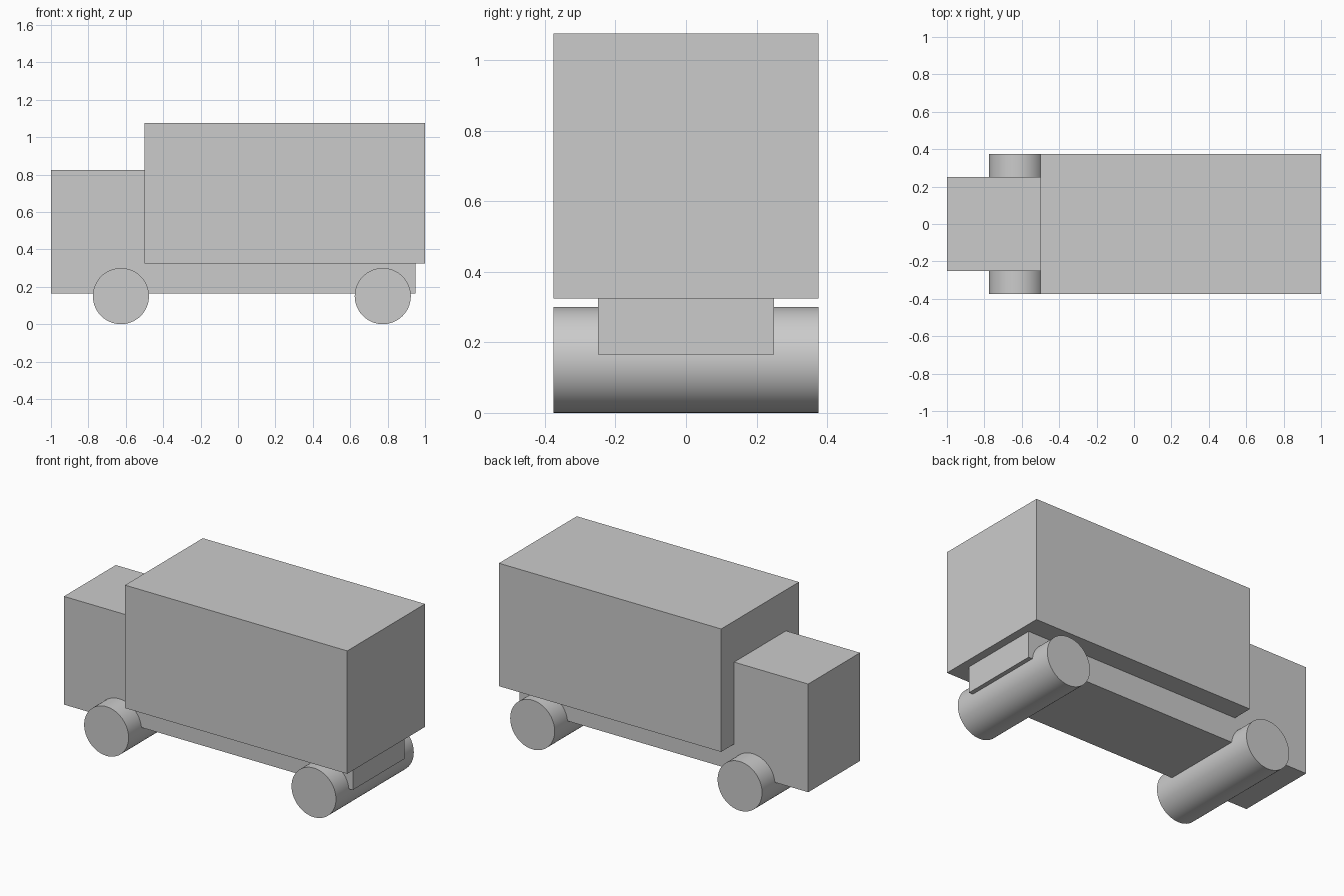
import bpy
import math

if "Cube" in bpy.data.objects:
    bpy.data.objects.remove(bpy.data.objects["Cube"], do_unlink=True)

grey = bpy.data.materials.new("plain_grey")
grey.use_nodes = True
colour = (0.6, 0.6, 0.6, 1)
grey.diffuse_color = colour
grey.node_tree.nodes["Principled BSDF"].inputs["Base Color"].default_value = colour


def add_box(name, x, half_width, z):
    """Box spanning x and z ranges, symmetric in y."""
    bpy.ops.mesh.primitive_cube_add(
        size=1, location=(sum(x) / 2, 0, sum(z) / 2))
    box = bpy.context.object
    box.name = name
    box.scale = (x[1] - x[0], 2 * half_width, z[1] - z[0])
    bpy.ops.object.transform_apply(location=False, rotation=False, scale=True)
    box.data.materials.append(grey)


def add_roller(name, x, radius, width):
    """Wheel pair as one full-width cylinder resting on the ground."""
    bpy.ops.mesh.primitive_cylinder_add(
        vertices=64, radius=radius, depth=width,
        location=(x, 0, radius), rotation=(math.pi / 2, 0, 0))
    roller = bpy.context.object
    roller.name = name
    roller.data.materials.append(grey)
    bpy.ops.object.shade_smooth_by_angle(angle=math.radians(30))


# Body: cab, chassis behind it, cargo box on top
base, deck = 0.165, 0.325
add_box("cab", (-1, -0.5), 0.25, (base, 0.825))
add_box("chassis", (-0.5, 0.95), 0.25, (base, deck))
add_box("cargo_box", (-0.5, 1), 0.375, (deck, 1.075))

# Wheels
for name, x in (("front_wheels", -0.626), ("rear_wheels", 0.774)):
    add_roller(name, x, 0.15, 0.75)
